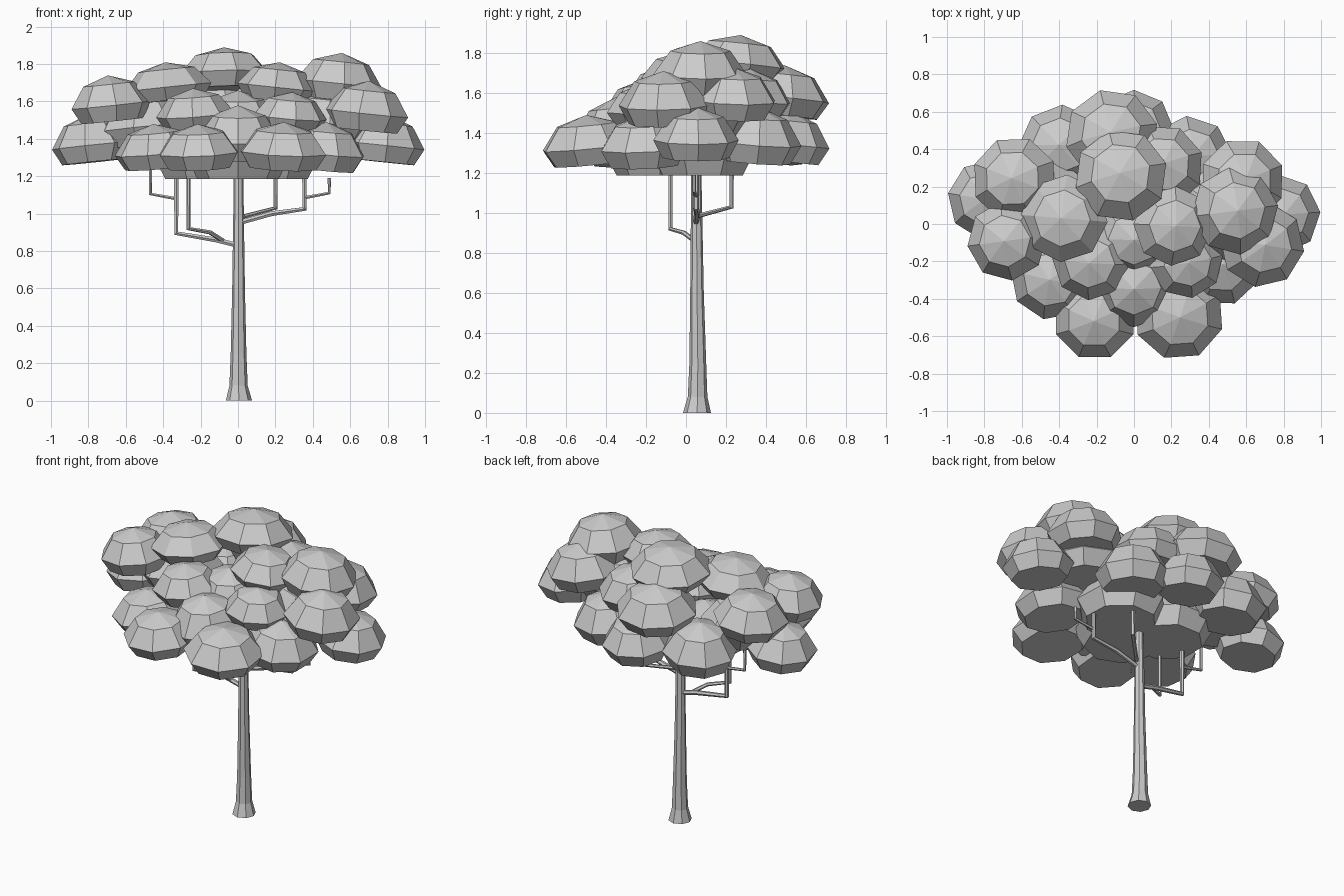
import bpy, bmesh, math
from mathutils import Matrix, Vector

if "Cube" in bpy.data.objects:
    bpy.data.objects.remove(bpy.data.objects["Cube"])


def finish(bm, name):
    bmesh.ops.recalc_face_normals(bm, faces=bm.faces)
    me = bpy.data.meshes.new(name)
    bm.to_mesh(me)
    bm.free()
    ob = bpy.data.objects.new(name, me)
    bpy.context.collection.objects.link(ob)
    return ob


def lathe(name, rings, sides, apex=None):
    """Stack of (radius, z, cx, cy) rings, capped, with an optional top point."""
    bm = bmesh.new()
    loops = []
    for r, z, cx, cy in rings:
        loops.append([bm.verts.new((cx + r * math.cos(2 * math.pi * i / sides),
                                    cy + r * math.sin(2 * math.pi * i / sides), z))
                      for i in range(sides)])
    for a, b in zip(loops, loops[1:]):
        for i in range(sides):
            j = (i + 1) % sides
            bm.faces.new((a[i], a[j], b[j], b[i]))
    bm.faces.new(loops[0][::-1])
    if apex is None:
        bm.faces.new(loops[-1])
    else:
        tip = bm.verts.new((0, 0, apex))
        for i in range(sides):
            bm.faces.new((loops[-1][i], loops[-1][(i + 1) % sides], tip))
    return finish(bm, name)


def leaf_clump(name, x, y, r, z0, z1, tilt=6):
    """Flat-bottomed eight-sided dome, leaning slightly outward."""
    h = z1 - z0
    profile = [(.8, .02), (1.02, .36), (.66, .81)]
    ob = lathe(name, [(r * k, h * (t - .4), 0, 0) for k, t in profile], 8, h * .6)
    out = math.atan2(y, x)
    axis = Vector((-math.sin(out), math.cos(out), 0))
    ob.data.transform(Matrix.Rotation(math.radians(tilt), 4, axis)
                      @ Matrix.Rotation(out, 4, 'Z'))
    ob.location = (x, y, z0 + h * .4)
    return ob


def branch(name, pts, r=.015):
    cu = bpy.data.curves.new(name, 'CURVE')
    cu.dimensions = '3D'
    cu.bevel_depth = r
    cu.bevel_resolution = 1
    cu.use_fill_caps = True
    sp = cu.splines.new('POLY')
    sp.points.add(len(pts) - 1)
    for p, co in zip(sp.points, pts):
        p.co = (*co, 1)
    sp.use_smooth = False
    ob = bpy.data.objects.new(name, cu)
    bpy.context.collection.objects.link(ob)


# Trunk with flared foot
lathe("trunk", [(.07, 0, .005, .055), (.049, .08, .003, .058), (.042, .25, .003, .059),
                (.034, .6, .003, .055), (.029, .95, .003, .053), (.023, 1.4, .003, .05)], 8)

# Branches: out from the trunk, then straight up
branch("left_branch", [(0, .05, .83), (-.12, .05, .86), (-.33, .05, .895), (-.33, .05, 1.3)])
branch("left_twig", [(-.33, .05, 1.08), (-.468, .06, 1.105), (-.468, .06, 1.3)], .01)
branch("front_left_branch", [(-.08, .05, .855), (-.15, -.01, .9), (-.265, -.078, .92),
                             (-.265, -.078, 1.3)], .012)
branch("right_branch", [(0, .05, .95), (.18, .055, 1.0), (.355, .05, 1.025), (.355, .05, 1.3)])
branch("right_twig", [(.355, .05, 1.085), (.488, .04, 1.11), (.488, .04, 1.19)], .01)
branch("back_right_branch", [(.03, .06, .985), (.2, .228, 1.03), (.2, .228, 1.3)], .012)

# Canopy layers: x, y, radius, bottom z, top z
lower = [(-.21, -.505, .22, 1.24, 1.48), (.24, -.485, .24, 1.24, 1.49),
         (-.44, -.29, .22, 1.24, 1.48), (.46, -.21, .225, 1.23, 1.49),
         (-.785, .13, .21, 1.27, 1.53), (.785, .05, .21, 1.27, 1.53),
         (-.39, .41, .225, 1.25, 1.54), (0, .505, .21, 1.25, 1.51),
         (.3, .35, .225, 1.25, 1.53), (0, -.33, .22, 1.29, 1.58)]
middle = [(-.68, -.09, .21, 1.49, 1.74), (-.64, .24, .225, 1.48, 1.73),
          (-.12, .475, .245, 1.48, 1.74), (.15, .31, .22, 1.48, 1.72),
          (.58, .23, .225, 1.47, 1.73), (.685, -.11, .225, 1.44, 1.71),
          (.28, -.2, .195, 1.44, 1.65), (-.23, -.2, .205, 1.45, 1.67),
          (0, -.07, .21, 1.4, 1.66),
          (-.5, .12, .25, 1.36, 1.64), (.46, .06, .25, 1.38, 1.66)]
upper = [(-.375, .03, .23, 1.6, 1.81), (-.07, .26, .245, 1.66, 1.89),
         (.54, .07, .23, 1.6, 1.86), (.21, -.01, .21, 1.6, 1.81)]
for layer, clumps in (("lower", lower), ("middle", middle), ("upper", upper)):
    for i, c in enumerate(clumps):
        leaf_clump(f"{layer}_leaves_{i + 1}", *c)

# Broad low clumps in the centre closing the underside
for i, (x, y) in enumerate(((-.19, .08), (.17, .08), (0, -.13))):
    leaf_clump(f"inner_leaves_{i + 1}", x, y, .27, 1.18, 1.5, 0)
